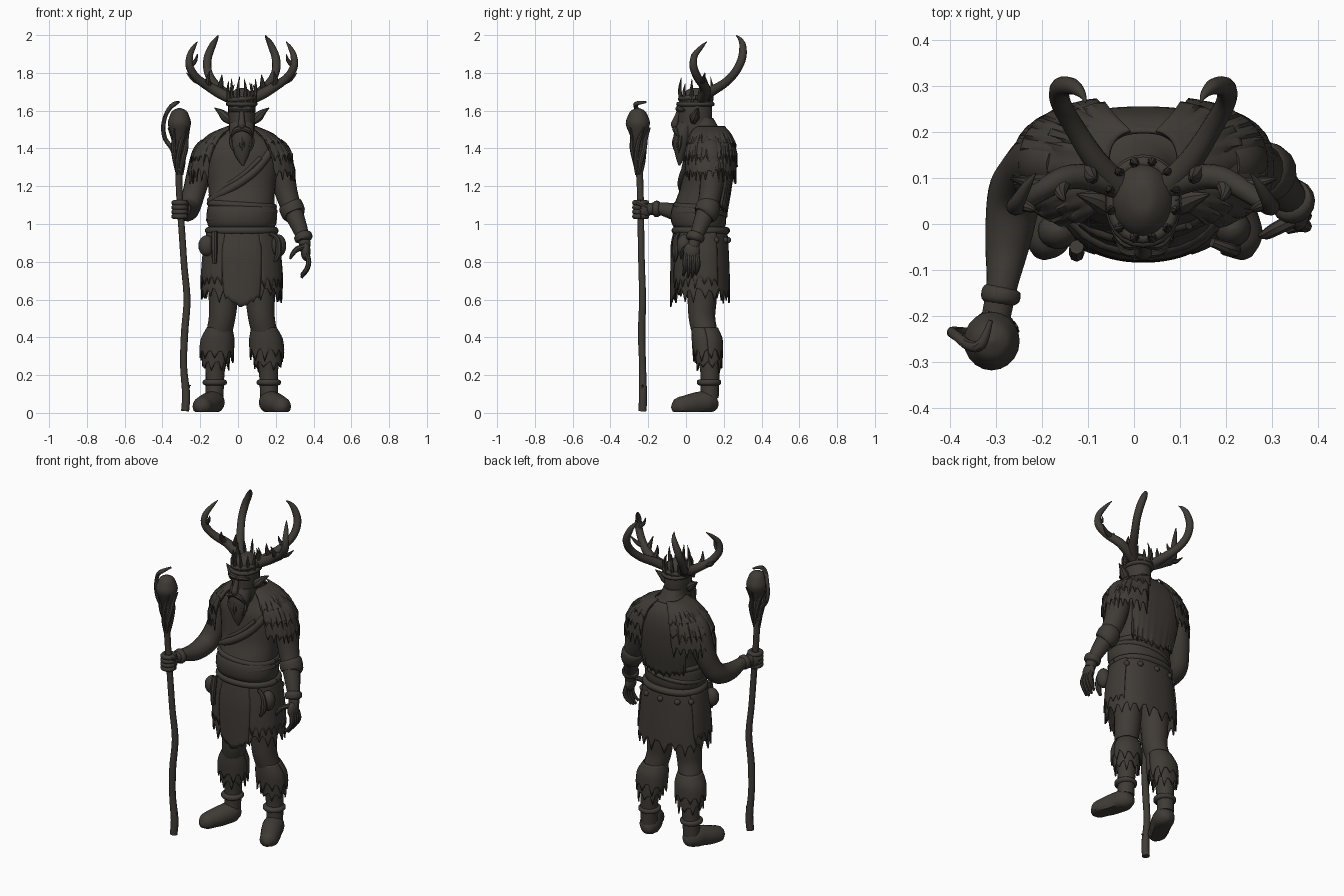
import bpy, math, random
from mathutils import Vector
random.seed(4)
MX = 0.02  # body symmetry plane
mat = bpy.data.materials.new("dark brown")
mat.diffuse_color = (0.05, 0.043, 0.036, 1)


def mesh(name, verts, faces):
    me = bpy.data.meshes.new(name)
    me.from_pydata([tuple(v) for v in verts], [], faces)
    me.materials.append(mat)
    ob = bpy.data.objects.new(name, me)
    bpy.context.collection.objects.link(ob)
    return ob


def smooth(rows, k):
    """Catmull-Rom interpolation of tuples of any length"""
    out, m = [], len(rows)
    for i in range(m - 1):
        a, b, c, d = rows[max(i - 1, 0)], rows[i], rows[i + 1], rows[min(i + 2, m - 1)]
        for s in range(k):
            t = s / k
            out.append([0.5 * (2*q + (r - p)*t + (2*p - 5*q + 4*r - w)*t*t + (3*q - p - 3*r + w)*t**3)
                        for p, q, r, w in zip(a, b, c, d)])
    return out + [list(rows[-1])]


def skin_rings(rings, n):
    f = [(r*n + i, r*n + (i + 1) % n, (r + 1)*n + (i + 1) % n, (r + 1)*n + i)
         for r in range(rings - 1) for i in range(n)]
    return f + [tuple(range(n))[::-1], tuple(range((rings - 1)*n, rings*n))]


def tube(name, pts, n=12, k=5, floor=False):
    """Swept round limb through (x, y, z, radius) points"""
    p = smooth(pts, k)
    verts, side = [], None
    for i, q in enumerate(p):
        d = (Vector(p[min(i + 1, len(p) - 1)][:3]) - Vector(p[max(i - 1, 0)][:3])).normalized()
        if side is None:
            side = d.orthogonal()
        side = (side - d * side.dot(d)).normalized()
        up = d.cross(side)
        for j in range(n):
            a = 2*math.pi*j/n
            v = Vector(q[:3]) + (side*math.cos(a) + up*math.sin(a)) * max(q[3], 0.001)
            if floor:
                v.z = max(v.z, 0.004)
            verts.append(v)
    return mesh(name, verts, skin_rings(len(p), n))


def oval(row, a, power):
    cx, cy, z, rx, ry = row
    c, s, e = math.cos(a), math.sin(a), 2/power
    return Vector((cx + rx*math.copysign(abs(c)**e, c), cy + ry*math.copysign(abs(s)**e, s), z))


def loft(name, rows, n=28, k=4, power=2.2):
    """Solid from horizontal ovals (cx, cy, z, rx, ry)"""
    p = smooth(rows, k)
    return mesh(name, [oval(r, 2*math.pi*i/n, power) for r in p for i in range(n)], skin_rings(len(p), n))


def sheet(name, rows, a0=0, a1=360, n=48, jag=0.03, power=2.2, dip=0, thick=0.008):
    """Hide or fur wrapped round the body, with a torn lower hem"""
    p = smooth(rows, 4)
    verts, m = [], n + 1
    drop = [(random.uniform(0.3, 1.0) if i % 3 == 1 else random.uniform(-0.4, 0)) * jag
            - 0 for i in range(m)]
    for r, row in enumerate(p):
        w = (r / (len(p) - 1))**3
        for i in range(m):
            v = oval(row, math.radians(a0 + (a1 - a0)*i/n), power)
            v.z -= w * (drop[i] + dip*(1 - abs(2*i/n - 1)))
            verts.append(v)
    f = [(r*m + i, (r + 1)*m + i, (r + 1)*m + i + 1, r*m + i + 1) for r in range(len(p) - 1) for i in range(n)]
    ob = mesh(name, verts, f)
    mod = ob.modifiers.new("thickness", 'SOLIDIFY')
    mod.thickness = thick
    mod.offset = 0
    return ob


def ball(name, loc, s):
    x, y, z = loc
    rows = [(x, y, z - s[2]*math.cos(math.pi*i/10), max(s[0]*math.sin(math.pi*i/10), .001),
             max(s[1]*math.sin(math.pi*i/10), .001)) for i in range(11)]
    return loft(name, rows, 18, 1, 2)


def band(name, row, r, tilt=0, n=24):
    pts = []
    for i in range(n + 1):
        v = oval(row, 2*math.pi*i/n, 2.2)
        pts.append((v.x, v.y, v.z + tilt*(v.x - row[0]), r))
    return tube(name, pts, 10, 1)


def both(fn, name, pts, **kw):
    """Left and right copies about the body plane"""
    fn("right_" + name, pts, **kw)
    fn("left_" + name, [(2*MX - p[0],) + tuple(p[1:]) for p in pts], **kw)


# torso and head
loft("torso", [(.02, .08, .88, .16, .12), (.02, .075, .98, .17, .132), (.02, .065, 1.04, .175, .14),
               (.02, .075, 1.1, .172, .138), (.02, .1, 1.2, .178, .128), (.02, .115, 1.3, .195, .13),
               (.02, .12, 1.38, .2, .125), (.02, .12, 1.45, .15, .1), (.02, .1, 1.5, .08, .08), (.02, .08, 1.56, .06, .065)])
loft("head", [(.02, .05, 1.42, .045, .05), (.02, .045, 1.48, .064, .083), (.02, .048, 1.55, .07, .088),
              (.02, .05, 1.62, .072, .088), (.02, .052, 1.68, .062, .075), (.02, .055, 1.715, .03, .04), (.02, .055, 1.72, .002, .002)], power=2)
loft("beard", [(.025, -.035, 1.31, .005, .005), (.02, -.03, 1.36, .035, .026), (.02, -.023, 1.42, .055, .043),
               (.02, -.012, 1.48, .064, .052), (.02, .005, 1.54, .064, .045)], power=2)
for i in range(9):
    x = .02 + (i - 4)*.0135
    tube("beard_lock", [(x, -.052 + abs(i - 4)*.006, 1.47, .011), (x, -.062 + abs(i - 4)*.007, 1.42, .012),
                        (.02 + (x - .02)*.7, -.04, 1.345 + abs(i - 4)*.008, .002)], 7, 4)
both(tube, "moustache", [(.02, -.058, 1.505, .014), (-.015, -.056, 1.495, .014), (-.038, -.035, 1.455, .004)], n=8)
tube("nose", [(.02, -.035, 1.6, .012), (.02, -.05, 1.56, .015), (.02, -.06, 1.525, .02), (.02, -.05, 1.505, .012)], 10)
both(tube, "brow", [(.02, -.038, 1.603, .013), (-.015, -.038, 1.61, .017), (-.045, -.01, 1.6, .008)], n=8)
both(tube, "ear", [(-.04, .04, 1.54, .016), (-.065, .045, 1.565, .026), (-.09, .055, 1.59, .018), (-.125, .065, 1.615, .002)], n=8)

# crown of twigs
band("crown_lower", (.02, .05, 1.635, .072, .09), .012)
band("crown_upper", (.02, .052, 1.662, .068, .082), .013, .1)
for i in range(12):
    a = math.radians(i*30 + 15)
    x, y = .02 + .068*math.cos(a), .052 + .08*math.sin(a)
    h = random.uniform(.06, .12)
    tube("crown_twig", [(x, y, 1.64, .012), (x + .008*math.cos(a), y + .008*math.sin(a), 1.66 + h/2, .009),
                        (x + random.uniform(-.01, .01), y, 1.665 + h, .001)], 7, 3)

# antlers with branching tines
both(tube, "antler_outer", [(-.03, .08, 1.66, .028), (-.09, .1, 1.69, .029), (-.15, .1, 1.725, .026), (-.215, .065, 1.77, .022),
                            (-.255, .04, 1.83, .021), (-.255, .045, 1.89, .017), (-.235, .08, 1.935, .011), (-.215, .11, 1.965, .002)])
both(tube, "antler_rear", [(-.04, .09, 1.67, .028), (-.085, .14, 1.705, .026), (-.13, .21, 1.75, .023), (-.16, .265, 1.81, .022),
                           (-.16, .297, 1.88, .022), (-.135, .3, 1.945, .018), (-.115, .285, 1.98, .01), (-.105, .265, 1.998, .002)])
both(tube, "tine_low", [(-.15, .1, 1.725, .018), (-.16, .07, 1.76, .014), (-.15, .05, 1.81, .002)], n=8)
both(tube, "tine_side", [(-.19, .08, 1.75, .017), (-.235, .09, 1.765, .012), (-.272, .1, 1.8, .002)], n=8)
both(tube, "tine_high", [(-.25, .045, 1.84, .014), (-.225, .035, 1.865, .01), (-.215, .03, 1.9, .002)], n=8)
both(tube, "tine_inner", [(-.1, .12, 1.7, .018), (-.09, .1, 1.745, .013), (-.085, .1, 1.79, .002)], n=8)

# fur mantle in three layers on each shoulder, and hide on the back
for side, a0, a1 in (("left", -58, 74), ("right", 106, 236)):
    C = (.02, .125)
    sheet(side + "_fur_low", [C + (1.45, .19, .115), C + (1.36, .255, .14), C + (1.27, .282, .142)], a0, a1, 40, .06, 2.6)
    sheet(side + "_fur_mid", [C + (1.485, .13, .10), C + (1.425, .225, .132), C + (1.35, .268, .15)], a0, a1, 37, .05, 2.6)
    sheet(side + "_fur_top", [C + (1.515, .075, .08), C + (1.475, .165, .115), C + (1.42, .22, .143)], a0, a1, 31, .04, 2.6)
sheet("back_hide", [(.02, .12, 1.5, .08, .08), (.02, .12, 1.45, .18, .115), (.02, .12, 1.36, .21, .132),
                    (.02, .11, 1.22, .2, .13), (.02, .09, 1.1, .18, .125)], 40, 140, 30, .03, 2.6, .03)
tube("chest_strap", [(.17, .03, 1.38, .022), (.1, -.003, 1.29, .022), (.02, -.022, 1.225, .022), (-.07, -.01, 1.17, .022), (-.15, .05, 1.12, .02)])
tube("chest_strap_edge", [(.12, .0, 1.35, .012), (.03, -.016, 1.265, .012), (-.06, -.006, 1.205, .012), (-.15, .06, 1.15, .01)])

# waist wraps, belt and skirt
loft("waist_wrap", [(.02, .075, .97, .165, .125), (.02, .068, 1.0, .182, .143), (.02, .065, 1.05, .186, .146), (.02, .07, 1.09, .18, .142), (.02, .075, 1.105, .165, .13)])
band("wrap_fold_top", (.02, .077, 1.1, .168, .13), .018, -.06)
band("wrap_fold_mid", (.02, .07, 1.045, .176, .137), .014, .12)
band("belt", (.02, .078, .965, .175, .135), .02)
sheet("skirt", [(.02, .08, .98, .17, .132), (.02, .08, .9, .188, .14), (.02, .08, .75, .205, .147), (.02, .08, .64, .212, .15)],
      -90, 270, 60, .06, 2.4)
sheet("skirt_side_panel", [(.02, .08, .96, .182, .14), (.02, .08, .85, .203, .15), (.02, .08, .7, .215, .155)], 150, 245, 22, .05, 2.4)
sheet("skirt_side_panel", [(.02, .08, .96, .182, .14), (.02, .08, .85, .203, .15), (.02, .08, .7, .215, .155)], -65, 30, 22, .05, 2.4)
sheet("front_flap", [(.02, .08, .96, .18, .14), (.02, .08, .85, .2, .156), (.02, .08, .72, .195, .16), (.02, .08, .62, .18, .16)],
      -119, -61, 16, .015, 2.2, .06)
for a in range(30, 160, 30):
    v = oval((.02, .08, .915, .188, .142), math.radians(a), 2.4)
    ball("skirt_stud", v, (.017, .017, .017))
ball("right_pouch", (-.165, -.015, .885), (.045, .04, .055))
ball("left_pouch", (.215, -.01, .885), (.04, .04, .06))
tube("knife_sheath", [(-.125, -.05, .96, .016), (-.125, -.065, .88, .017), (-.125, -.065, .79, .012)], 8)
tube("horn_charm", [(.17, -.04, .95, .01), (.21, -.055, .92, .014), (.215, -.055, .85, .018), (.195, -.06, .8, .008)], 8)

# legs, shaggy knees, boots
both(tube, "leg", [(-.075, .085, .75, .085), (-.078, .085, .6, .077), (-.085, .085, .5, .07), (-.105, .105, .4, .066), (-.118, .12, .3, .058),
                   (-.122, .127, .2, .05), (-.125, .125, .08, .048)], n=16)
both(tube, "boot", [(-.115, .17, .05, .012), (-.118, .155, .05, .04), (-.128, .115, .055, .06), (-.15, .06, .05, .06), (-.18, 0, .038, .055),
                    (-.195, -.045, .03, .047), (-.205, -.072, .022, .015)], n=16, floor=True)
both(sheet, "knee_fur", [(-.098, .1, .45, .064, .066), (-.108, .112, .39, .085, .078), (-.113, .117, .32, .088, .076)], n=30, jag=.06)
both(sheet, "knee_fur_under", [(-.108, .112, .38, .07, .07), (-.115, .12, .31, .072, .068), (-.118, .123, .26, .07, .065)], n=27, jag=.05)
both(tube, "ankle_band", [(-.123, .122, .145, .05), (-.123, .122, .153, .063), (-.123, .122, .17, .063), (-.123, .122, .178, .05)], n=18, k=3)

# left arm hanging
tube("left_arm", [(.19, .13, 1.42, .05), (.22, .135, 1.37, .064), (.235, .14, 1.27, .066), (.255, .13, 1.17, .06), (.285, .11, 1.08, .053),
                  (.318, .08, 1.0, .044), (.348, .05, .92, .033), (.355, .04, .88, .03)], 16)
tube("left_elbow_cuff", [(.27, .12, 1.115, .05), (.277, .118, 1.1, .064), (.295, .108, 1.055, .064), (.302, .1, 1.04, .05)], 16, 3)
tube("left_wrist_cuff", [(.338, .055, .95, .03), (.341, .052, .942, .047), (.35, .047, .918, .047), (.352, .045, .91, .03)], 16, 3)
ball("left_palm", (.358, .03, .855), (.026, .045, .05))
for i, y in enumerate((-.005, .018, .041, .062)):
    e = abs(i - 1.3)*.012
    tube("left_finger", [(.362, y*.8 + .006, .85, .014), (.374, y, .8, .014), (.364, y, .755 + e/2, .012), (.336, y - .01, .712 + e, .007)], 8)
tube("left_thumb", [(.35, .01, .88, .016), (.31, -.01, .865, .015), (.288, -.022, .84, .012), (.276, -.025, .815, .006)], 8)

# right arm reaching to the staff
tube("right_arm", [(-.15, .13, 1.42, .05), (-.18, .135, 1.37, .064), (-.205, .135, 1.27, .066), (-.235, .11, 1.16, .06), (-.26, .06, 1.085, .06),
                   (-.275, -.04, 1.065, .05), (-.287, -.13, 1.08, .035), (-.3, -.2, 1.08, .032)], 16)
tube("right_wrist_cuff", [(-.287, -.135, 1.08, .03), (-.289, -.145, 1.08, .042), (-.291, -.165, 1.08, .042), (-.292, -.175, 1.08, .03)], 14, 3)
ball("right_palm", (-.305, -.225, 1.075), (.043, .042, .05))
for i in range(4):
    band("right_finger", (-.308, -.24, 1.04 + i*.024, .031, .032), .0145, 0, 14)
tube("right_thumb", [(-.28, -.21, 1.09, .016), (-.275, -.25, 1.11, .015), (-.305, -.275, 1.115, .01)], 8)

# staff, gnarled head and crook
tube("staff", [(-.28, -.23, .01, .022), (-.275, -.228, .1, .022), (-.288, -.23, .25, .019), (-.283, -.235, .42, .02), (-.27, -.23, .6, .019),
               (-.285, -.235, .78, .018), (-.295, -.238, .93, .018), (-.307, -.24, 1.1, .018), (-.313, -.245, 1.25, .019),
               (-.308, -.25, 1.36, .025), (-.308, -.255, 1.46, .03)], 12)
tube("staff_twig", [(-.275, -.23, .1, .01), (-.26, -.23, .14, .007), (-.25, -.235, .145, .002)], 6)
loft("staff_bulb", [(-.31, -.255, 1.4, .02, .02), (-.31, -.255, 1.44, .03, .03), (-.31, -.255, 1.48, .046, .046), (-.31, -.255, 1.53, .061, .064),
                    (-.31, -.255, 1.57, .052, .054), (-.31, -.255, 1.6, .036, .036), (-.31, -.255, 1.615, .004, .004)], 20, power=2)
for j in range(5):
    pts = []
    for z, r, w in ((1.26, .012, .008), (1.33, .022, .013), (1.4, .034, .014), (1.45, .037, .012), (1.51, .06, .004)):
        a = j*1.257 + (z - 1.26)*7
        pts.append((-.31 + r*math.cos(a), -.25 + r*math.sin(a), z, w))
    tube("staff_root", pts, 8)
tube("staff_crook", [(-.325, -.245, 1.34, .014), (-.35, -.24, 1.4, .013), (-.385, -.236, 1.45, .012), (-.396, -.236, 1.51, .012),
                     (-.385, -.245, 1.57, .011), (-.36, -.264, 1.615, .012), (-.333, -.262, 1.637, .012), (-.312, -.21, 1.645, .005)], 9)

bpy.ops.object.select_all(action='SELECT')
bpy.context.view_layer.objects.active = bpy.context.collection.objects[0]
bpy.ops.object.shade_smooth_by_angle(angle=math.radians(40))
